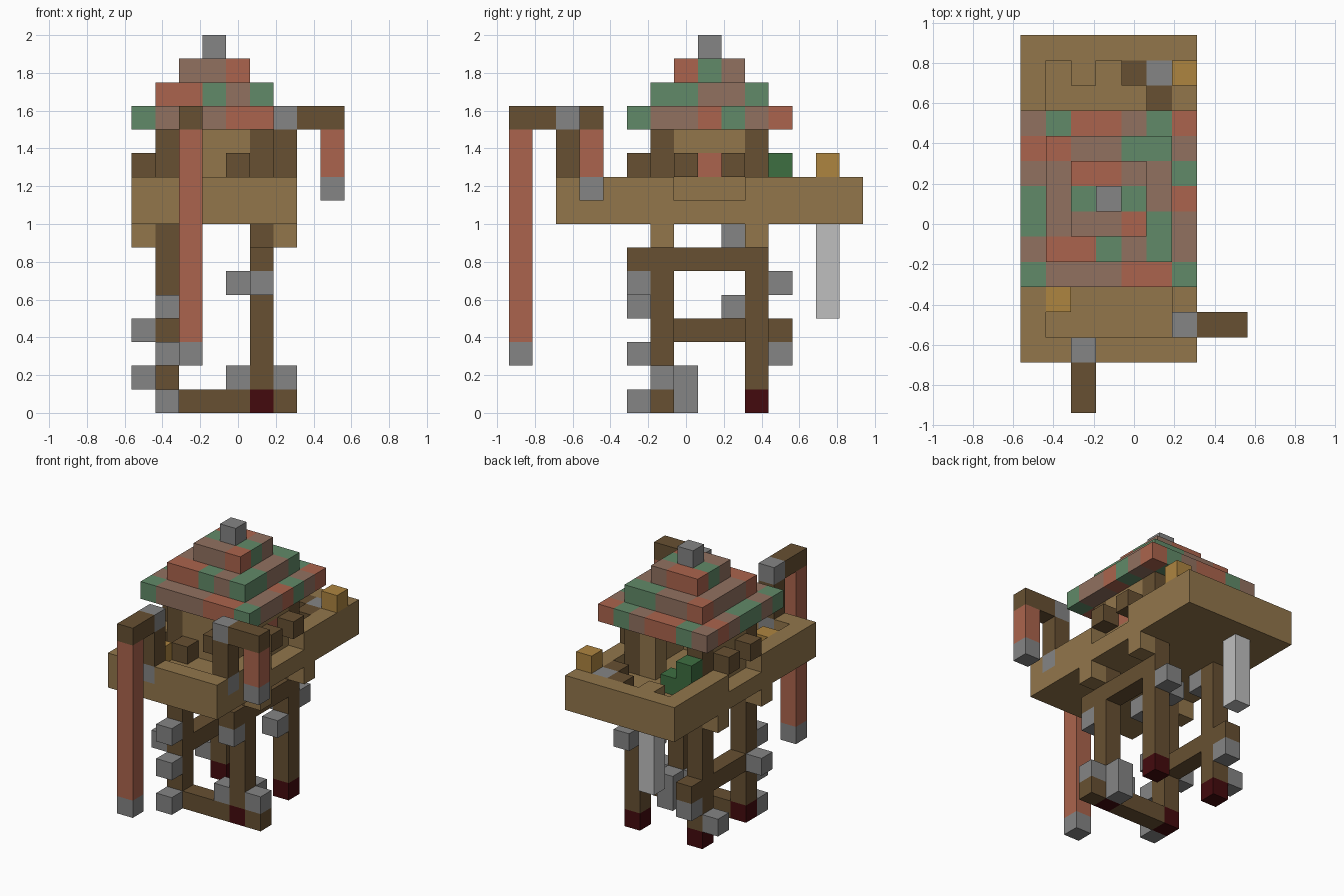
import bpy, bmesh
from mathutils import Vector

if "Cube" in bpy.data.objects:
    bpy.data.objects.remove(bpy.data.objects["Cube"])

U = 0.125                                  # edge of one block
ORIGIN = Vector((-0.5625, -0.9375, 0))     # corner of block (0, 0, 0)

def linear(hexcode):
    vals = [int(hexcode[n:n + 2], 16) / 255 for n in (0, 2, 4)]
    return [((v + 0.055) / 1.055) ** 2.4 if v > 0.04 else v / 12.92 for v in vals] + [1]

COLOURS = {
    "dark_wood": "675032", "light_wood": "92764b", "stone": "858585",
    "clay": "917160", "brick_red": "ab644d", "sage_green": "618a68",
    "amber": "ae8540", "maroon": "430a0d", "leaf_green": "3d6e41", "pale_grey": "bfbfbf",
}
MATS = {}
for name, code in COLOURS.items():
    m = bpy.data.materials.new(name)
    m.use_nodes = True
    m.diffuse_color = linear(code)
    bsdf = next(n for n in m.node_tree.nodes if n.type == 'BSDF_PRINCIPLED')
    bsdf.inputs["Base Color"].default_value = linear(code)
    bsdf.inputs["Roughness"].default_value = 0.9
    MATS[name] = m

grid = {}                                  # block position -> (part, colour)

def span(v):
    return range(v[0], v[1] + 1) if isinstance(v, tuple) else (v,)

def fill(part, colour, x, y, z):
    """Fill a block range; each of x, y, z is a number or (first, last)."""
    for i in span(x):
        for j in span(y):
            for k in span(z):
                grid[i, j, k] = (part, colour)

def clear(x, y, z):
    for i in span(x):
        for j in span(y):
            for k in span(z):
                grid.pop((i, j, k), None)

# Platform with a raised rim, open at the middle of both long sides
fill("platform", "light_wood", (0, 6), (2, 14), (8, 9))
clear((1, 5), (3, 13), 9)
for x in (0, 6):
    clear(x, (7, 9), 9)
    for y in (6, 10):
        fill("platform_bracket", "light_wood", x, y, 7)
fill("platform", "light_wood", 2, 13, 9)

# Legs with dark feet
for x in (1, 5):
    for y in (6, 10):
        fill("leg", "dark_wood", x, y, (1, 7))
        fill("foot", "maroon", x, y, 0)

# Cross beams
fill("front_beam", "dark_wood", (2, 4), 6, 0)
fill("front_beam", "dark_wood", 6, 6, 0)
fill("upper_beam", "dark_wood", 5, (5, 9), 6)
clear(5, 6, 6)
fill("upper_beam", "dark_wood", 5, 6, 6)
fill("lower_beam", "dark_wood", 1, (7, 9), 3)
fill("lower_beam", "dark_wood", 1, 11, 3)

# Stone blocks clinging to the legs
for pos in ((1, 5, 0), (1, 5, 2), (1, 5, 4), (0, 6, 3), (0, 10, 1), (1, 11, 2),
            (4, 6, 1), (6, 6, 1), (5, 7, 0), (5, 7, 1), (5, 5, 5), (4, 10, 5),
            (5, 11, 5), (5, 9, 4), (1, 9, 7)):
    fill("leg_stone", "stone", *pos)

# Cabin: walls, corner posts, rear doorway and side panel
fill("cabin_wall", "light_wood", (1, 5), (6, 10), (9, 11))
clear((2, 4), (7, 9), (9, 11))
clear((2, 3), 10, (9, 11))
for x in (1, 5):
    for y in (6, 10):
        fill("cabin_post", "dark_wood", x, y, (9, 11))
fill("side_panel", "brick_red", 5, 8, 10)

# Short stubs around the cabin
for x in (0, 6):
    for y in (7, 9):
        fill("stub", "dark_wood", x, y, 10)
fill("stub", "dark_wood", 4, 5, 10)
fill("stub", "dark_wood", 2, 5, 9)

# Deck items: bush, lanterns and crates
fill("bush", "leaf_green", 1, 11, (9, 10))
fill("bush", "leaf_green", 2, 11, 9)
fill("lantern", "amber", 6, 13, 10)
fill("lantern", "amber", 1, 4, 9)
fill("crate", "dark_wood", 4, 13, 9)
fill("crate", "dark_wood", 5, 12, 9)
fill("crate", "stone", 5, 13, 9)

# Stepped roof: one letter per block as seen from above, rear row first
PLAN = ["CGRRCGR",
        "RRCCGGC",
        "CCRRCCG",
        "GCGSGCR",
        "GCCCRGC",
        "CRRGCGC",
        "GCCCRRG"]
LETTER = {"C": "clay", "G": "sage_green", "R": "brick_red", "S": "stone"}
for row, line in enumerate(PLAN):
    for col, letter in enumerate(line):
        ring = min(row, col, 6 - row, 6 - col)
        part = "roof_finial" if letter == "S" else "roof_tier_%d" % (ring + 1)
        fill(part, LETTER[letter], col, 11 - row, 12 + ring)
        # hidden filling that closes each tier
        for lower in range(ring):
            fill("roof_tier_%d" % (lower + 1), "clay", col, 11 - row, 12 + lower)

# Front hoist with a long hanging column
fill("front_hoist", "stone", 2, 2, 9)
fill("front_hoist", "dark_wood", 2, 2, (10, 11))
fill("front_hoist", "stone", 2, 2, 12)
fill("front_hoist", "dark_wood", 2, (0, 1), 12)
fill("front_hanging_column", "brick_red", 2, 0, (3, 11))
fill("front_hanging_column", "stone", 2, 0, 2)

# Side hoist with a short hanging column
fill("side_hoist", "stone", 6, 3, 9)
fill("side_hoist", "dark_wood", 6, 3, (10, 11))
fill("side_hoist", "stone", 6, 3, 12)
fill("side_hoist", "dark_wood", (7, 8), 3, 12)
fill("side_hanging_column", "brick_red", 8, 3, (10, 11))
fill("side_hanging_column", "stone", 8, 3, 9)

# Pale column falling below the rear deck
fill("rear_column", "pale_grey", 2, 13, (4, 7))

def build(part):
    """Mesh the outer faces of a part and merge the flat areas."""
    bm = bmesh.new()
    used = []
    for pos, (owner, colour) in grid.items():
        if owner != part:
            continue
        if colour not in used:
            used.append(colour)
        for axis in range(3):
            for side in (0, 1):
                near = list(pos)
                near[axis] += 2 * side - 1
                if tuple(near) in grid:
                    continue
                a, b = (axis + 1) % 3, (axis + 2) % 3
                ring = []
                for da, db in ((0, 0), (1, 0), (1, 1), (0, 1)):
                    p = Vector(pos)
                    p[axis] += side
                    p[a] += da
                    p[b] += db
                    ring.append(bm.verts.new(p * U + ORIGIN))
                face = bm.faces.new(ring if side else ring[::-1])
                face.material_index = used.index(colour)
    bmesh.ops.remove_doubles(bm, verts=bm.verts, dist=0.001)
    bmesh.ops.dissolve_limit(bm, angle_limit=0.01, verts=bm.verts,
                             edges=bm.edges, delimit={'MATERIAL'})
    mesh = bpy.data.meshes.new(part)
    bm.to_mesh(mesh)
    bm.free()
    for colour in used:
        mesh.materials.append(MATS[colour])
    bpy.context.collection.objects.link(bpy.data.objects.new(part, mesh))

for part in sorted({owner for owner, _ in grid.values()}):
    build(part)
